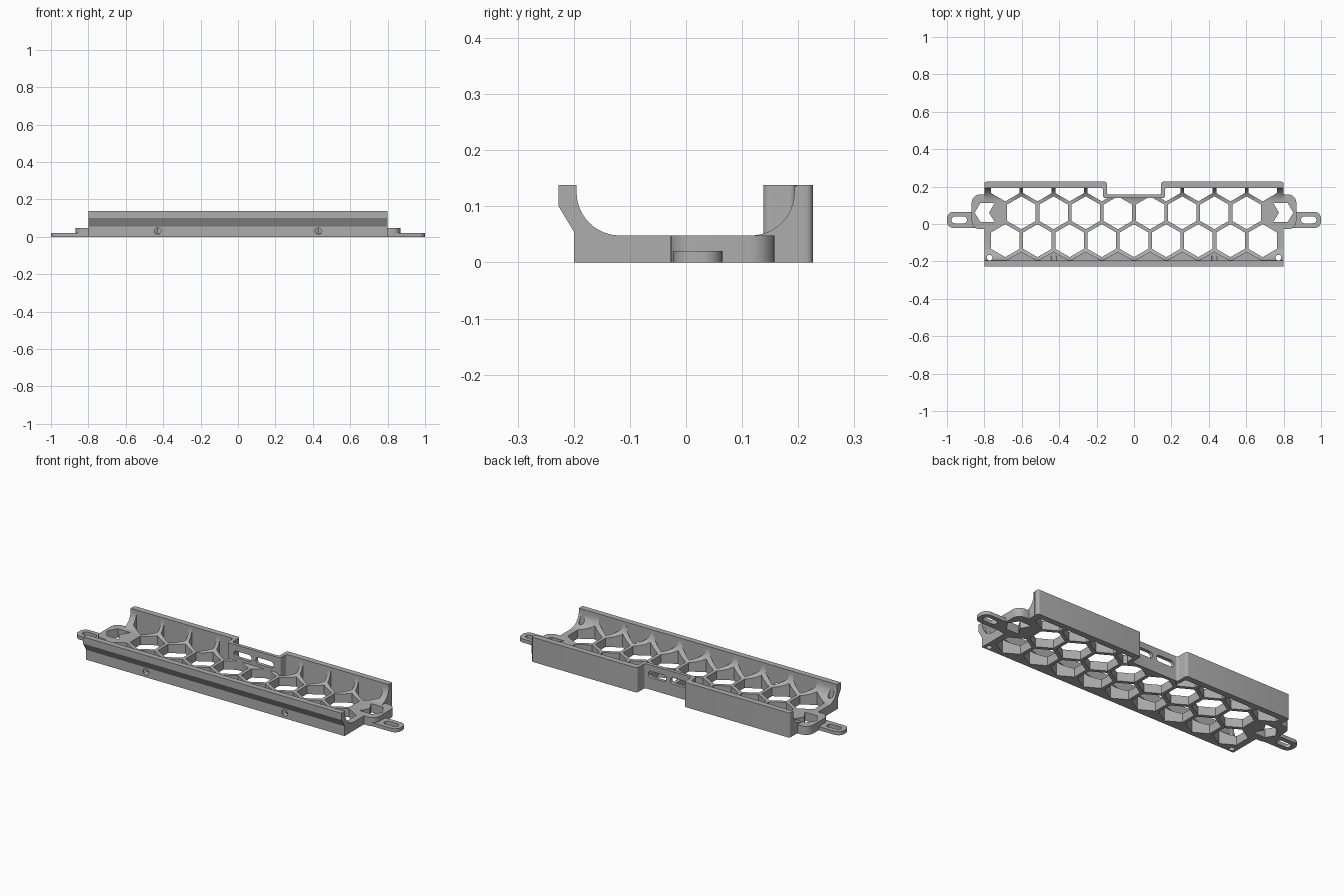
import bpy, bmesh
from math import sin, cos, pi, radians
from mathutils import Vector

if "Cube" in bpy.data.objects:
    bpy.data.objects.remove(bpy.data.objects["Cube"], do_unlink=True)

mat = bpy.data.materials.new("light grey plastic")
mat.use_nodes = True
grey = (0.42, 0.42, 0.42, 1)
mat.diffuse_color = grey
mat.node_tree.nodes["Principled BSDF"].inputs["Base Color"].default_value = grey

TOP, FLOOR, HALF = 0.138, 0.048, 0.8
# How a flat outline (u, v) with depth w is laid into space
AXES = {"z": lambda u, v, w: (u, v, w),
        "y": lambda u, v, w: (u, w, v),
        "x": lambda u, v, w: (w, u, v)}


def prism(bm, pts, lo, hi, axis="z", bevel=0.0):
    """Extrude an outline along an axis, optionally rounding its corners."""
    place = AXES[axis]
    low = [bm.verts.new(place(u, v, lo)) for u, v in pts]
    high = [bm.verts.new(place(u, v, hi)) for u, v in pts]
    n = len(pts)
    faces = [bm.faces.new(low), bm.faces.new(high)]
    for i in range(n):
        j = (i + 1) % n
        faces.append(bm.faces.new((low[i], low[j], high[j], high[i])))
    bmesh.ops.recalc_face_normals(bm, faces=faces)
    if bevel:
        sides = [bm.edges.get((a, b)) for a, b in zip(low, high)]
        bmesh.ops.bevel(bm, geom=sides, offset=bevel, segments=6,
                        affect="EDGES", profile=0.5, clamp_overlap=True)


def make(name, bm):
    bmesh.ops.recalc_face_normals(bm, faces=bm.faces)
    mesh = bpy.data.meshes.new(name)
    bm.to_mesh(mesh)
    bm.free()
    mesh.materials.append(mat)
    ob = bpy.data.objects.new(name, mesh)
    bpy.context.collection.objects.link(ob)
    return ob


def boolean(ob, bm, operation="DIFFERENCE"):
    """Apply a boolean with a temporary helper mesh."""
    tool = make("helper", bm)
    tool.hide_render = True
    mod = ob.modifiers.new("boolean", "BOOLEAN")
    mod.operation, mod.solver, mod.object = operation, "EXACT", tool
    bpy.context.view_layer.objects.active = ob
    bpy.ops.object.modifier_apply(modifier=mod.name)
    bpy.data.objects.remove(tool, do_unlink=True)


def ring(x, y, r, n, turn=0.0):
    return [(x + r * cos(turn + 2 * pi * i / n), y + r * sin(turn + 2 * pi * i / n))
            for i in range(n)]


def rect(x0, x1, y0, y1):
    return [(x0, y0), (x1, y0), (x1, y1), (x0, y1)]


def arc(cx, cy, r, start, end, n=12):
    return [(cx + r * cos(radians(start + (end - start) * i / n)),
             cy + r * sin(radians(start + (end - start) * i / n))) for i in range(n + 1)]


# Tray: floor with curved sides, running the whole length
R = 0.077
profile = ([(-0.199, 0), (-0.199, TOP - 0.002), (-0.195, TOP - 0.002)]
           + arc(-0.195 + R, FLOOR + R, R, 180, 270)
           + arc(0.193 - R, FLOOR + R, R, 270, 360)
           + [(0.193, TOP - 0.002), (0.199, TOP - 0.002), (0.199, 0)])
bm = bmesh.new()
prism(bm, profile, -HALF, HALF, "x")
tray = make("honeycomb_tray", bm)

# Rounded end lobes and thin mounting tabs
for s in (-1, 1):
    bm = bmesh.new()
    prism(bm, rect(*sorted((s * 0.70, s * 0.868)), -0.028, 0.158), 0, FLOOR, bevel=0.045)
    boolean(tray, bm, "UNION")
    bm = bmesh.new()
    prism(bm, rect(*sorted((s * 0.80, s * 1.0)), -0.022, 0.065), 0, 0.02, bevel=0.035)
    boolean(tray, bm, "UNION")

# Openings: honeycomb, arrow holes, tab slots, screw holes, rear recess
PITCH, HEX = 0.172, 0.088
bm = bmesh.new()
for row, (y, xs, z0) in enumerate([
        (0.209, [k * PITCH for k in range(-4, 5) if k], -0.1),
        (0.060, [(k + 0.5) * PITCH for k in range(-4, 4)], -0.1),
        (-0.089, [k * PITCH for k in range(-4, 5)], -0.1),
        (-0.238, [(k + 0.5) * PITCH for k in range(-4, 4)], 0.02)]):
    for x in xs:
        prism(bm, ring(x, y, HEX, 6, pi / 6), z0, 0.3)
boolean(tray, bm)

arrow = [(0.852, 0.06), (0.822, 0.112), (0.745, 0.112),
         (0.775, 0.06), (0.745, 0.012), (0.822, 0.012)]
bm = bmesh.new()
for s in (-1, 1):
    prism(bm, [(s * x, y) for x, y in arrow], -0.1, 0.3)
    prism(bm, rect(*sorted((s * 0.893, s * 0.975)), 0.004, 0.04), -0.1, 0.1, bevel=0.017)
    prism(bm, ring(s * 0.772, -0.18, 0.015, 20), -0.1, 0.3)
prism(bm, rect(-0.15, 0.15, 0.150, 0.3), -0.1, 0.3)
boolean(tray, bm)

# Front wall with an overhanging lip and two round holes
lip = [(-0.2, 0), (-0.2, 0.055), (-0.227, 0.1), (-0.227, TOP),
       (-0.195, TOP), (-0.195, 0)]
bm = bmesh.new()
prism(bm, lip, -HALF, HALF, "x")
front_wall = make("front_wall", bm)
for ob in (front_wall, tray):
    bm = bmesh.new()
    for x in (-0.43, 0.43):
        prism(bm, ring(x, 0.03, 0.018, 24), -0.3, -0.17, "y")
    boolean(ob, bm)

# Rear wall stepping inwards around the recess, with two slots
half = [(0.165, 0.138), (0.165, 0.193), (HALF, 0.193), (HALF, 0.226),
        (0.145, 0.226), (0.145, 0.157)]
outline = half + [(-x, y) for x, y in reversed(half)]
bm = bmesh.new()
prism(bm, outline, 0, TOP, bevel=0.012)
rear_wall = make("rear_wall", bm)
bm = bmesh.new()
for x in (-0.068, 0.068):
    prism(bm, rect(x - 0.055, x + 0.055, 0.068, 0.104), 0.1, 0.2, "y", bevel=0.017)
boolean(rear_wall, bm)

# Smooth shading on curves only
for ob in (tray, front_wall, rear_wall):
    bpy.ops.object.select_all(action="DESELECT")
    ob.select_set(True)
    bpy.context.view_layer.objects.active = ob
    bpy.ops.object.shade_smooth_by_angle(angle=radians(30))
